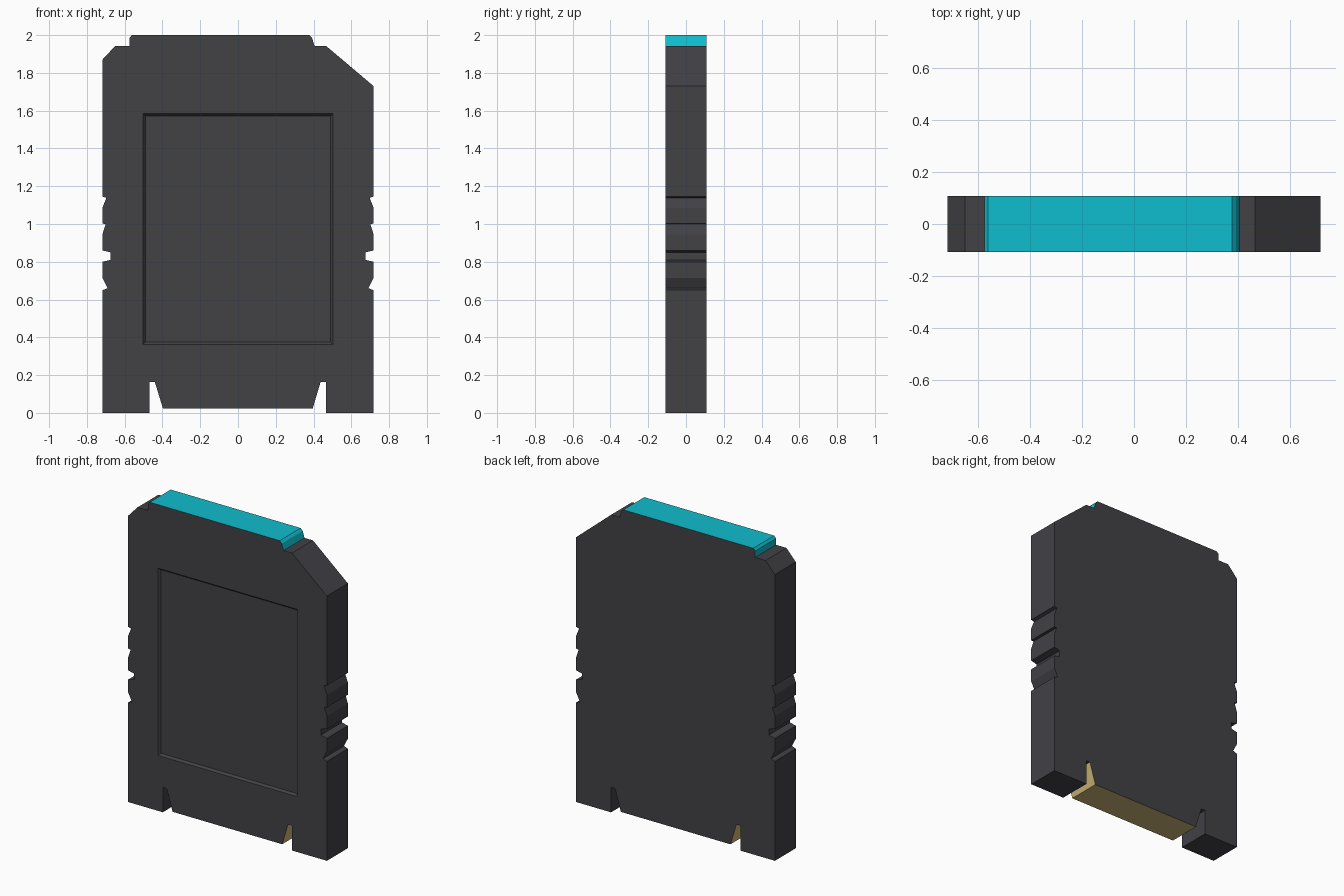
import bpy, bmesh

if "Cube" in bpy.data.objects:
    bpy.data.objects.remove(bpy.data.objects["Cube"])

HALF = 0.108  # half thickness


def material(name, rgb):
    m = bpy.data.materials.new(name)
    m.diffuse_color = (*rgb, 1)
    m.use_nodes = True
    m.node_tree.nodes["Principled BSDF"].inputs["Base Color"].default_value = m.diffuse_color
    return m


def new_object(name, bm):
    bmesh.ops.recalc_face_normals(bm, faces=bm.faces)
    me = bpy.data.meshes.new(name)
    bm.to_mesh(me)
    bm.free()
    ob = bpy.data.objects.new(name, me)
    bpy.context.collection.objects.link(ob)
    return ob


dark = material("dark grey plastic", (0.054, 0.052, 0.060))
cyan = material("cyan edge", (0.005, 0.51, 0.62))
tan = material("tan contact edge", (0.60, 0.47, 0.18))

# Side grip notches, bottom to top: (half width, z)
grips = [(0.718, 0.65), (0.69, 0.66), (0.718, 0.715),
         (0.718, 0.80), (0.675, 0.81), (0.675, 0.85), (0.718, 0.86),
         (0.718, 0.945), (0.70, 1.0), (0.718, 1.002),
         (0.718, 1.085), (0.697, 1.138), (0.718, 1.145)]

# Outline, counter-clockwise from bottom left
outline = [(-0.718, 0), (-0.468, 0), (-0.468, 0.163), (-0.44, 0.163),
           (-0.397, 0.022), (0.395, 0.022), (0.437, 0.163), (0.466, 0.163),
           (0.466, 0), (0.718, 0)]
outline += grips
outline += [(0.718, 1.73), (0.466, 1.943), (0.405, 1.943), (0.392, 1.985),
            (0.377, 2.0), (-0.562, 2.0), (-0.575, 1.985), (-0.575, 1.943),
            (-0.65, 1.943), (-0.718, 1.87)]
outline += [(-x, z) for x, z in reversed(grips)]

# Card body: extruded outline
bm = bmesh.new()
face = bm.faces.new([bm.verts.new((x, -HALF, z)) for x, z in outline])
ext = bmesh.ops.extrude_face_region(bm, geom=[face])
verts = [v for v in ext["geom"] if isinstance(v, bmesh.types.BMVert)]
bmesh.ops.translate(bm, verts=verts, vec=(0, 2 * HALF, 0))
bmesh.ops.recalc_face_normals(bm, faces=bm.faces)
for f in bm.faces:
    c, n = f.calc_center_median(), f.normal
    if abs(n.y) > 0.5:
        continue
    if c.z > 1.95:                       # raised top edge
        f.material_index = 1
    elif abs(c.x) < 0.43 and c.z < 0.12:  # bottom tongue edge
        f.material_index = 2
body = new_object("card_body", bm)
for m in (dark, cyan, tan):
    body.data.materials.append(m)

# Recessed label panel: tapered cutter in the front face
bm = bmesh.new()
bmesh.ops.create_cube(bm, size=1)
for v in bm.verts:
    inner = v.co.y > 0
    inset = 0.012 if inner else -0.012
    v.co.x = (1 if v.co.x > 0 else -1) * (0.503 - inset)
    v.co.z = 1.585 - inset if v.co.z > 0 else 0.362 + inset
    v.co.y = -HALF + (0.014 if inner else -0.014)
cutter = new_object("label_cutter", bm)
cutter.data.materials.append(dark)
cutter.hide_render = True

mod = body.modifiers.new("label recess", "BOOLEAN")
mod.operation = "DIFFERENCE"
mod.solver = "EXACT"
mod.object = cutter
bpy.context.view_layer.objects.active = body
bpy.ops.object.modifier_apply(modifier=mod.name)
bpy.data.objects.remove(cutter)
